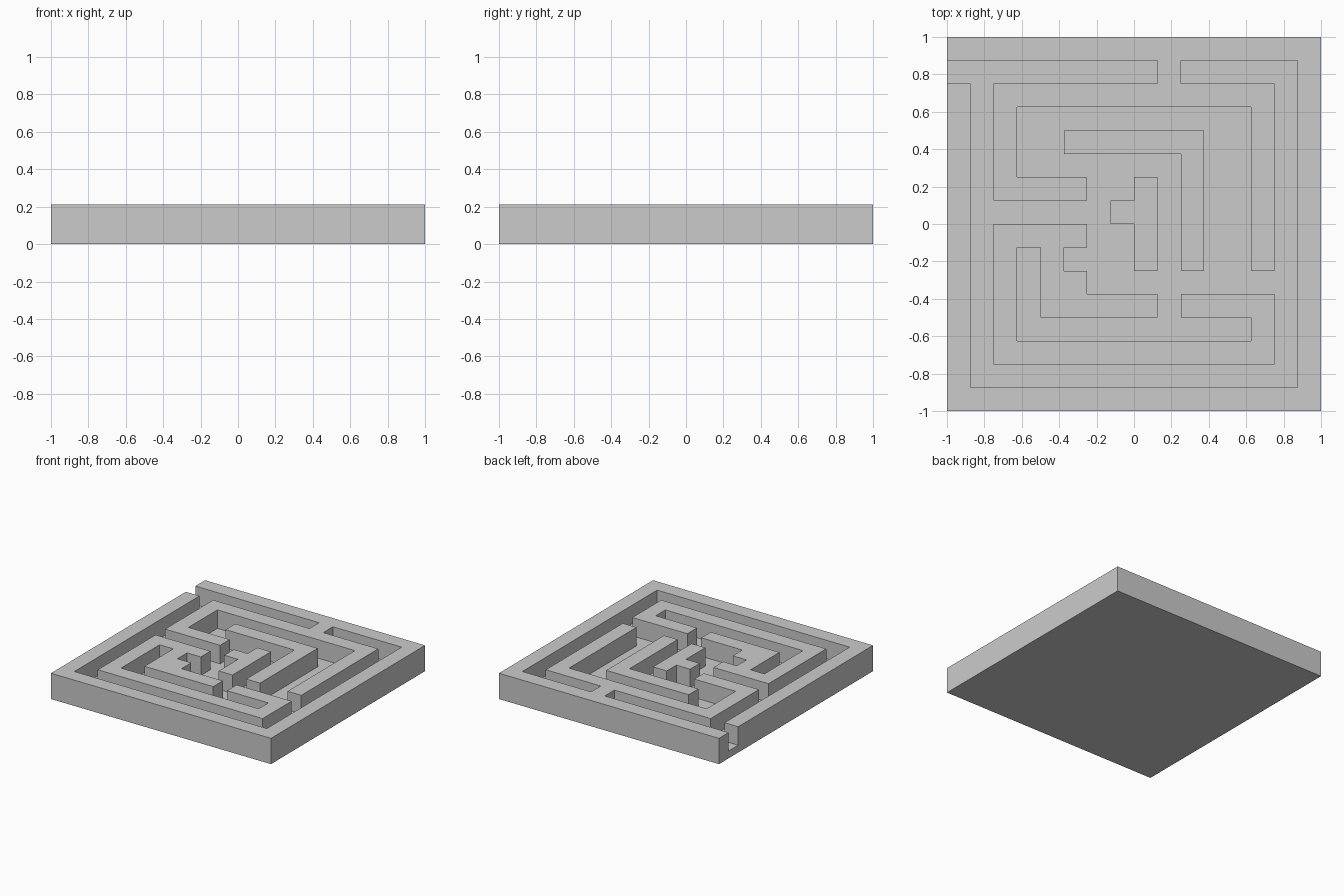
import bpy, bmesh, math
from mathutils import Vector

if "Cube" in bpy.data.objects:
    bpy.data.objects.remove(bpy.data.objects["Cube"])

# Floor plan: '#' is wall, '.' is corridor (top row is the back edge)
PLAN = [
    "################",
    ".........#.....#",
    "#.############.#",
    "#.#..........#.#",
    "#.#..######..#.#",
    "#.#.......#..#.#",
    "#.####..#.#..#.#",
    "#......##.#..#.#",
    "#.####..#.#..#.#",
    "#.#.#...#.#..#.#",
    "#.#.##.........#",
    "#.#.#####.####.#",
    "#.#..........#.#",
    "#.############.#",
    "#..............#",
    "################",
]
N = len(PLAN)
CELL = 2.0 / N
FLOOR, TOP = 0.06, 0.212


def raise_faces(bm, faces, height):
    """Extrude a face region upwards and return nothing."""
    res = bmesh.ops.extrude_face_region(bm, geom=faces)
    verts = [g for g in res["geom"] if isinstance(g, bmesh.types.BMVert)]
    bmesh.ops.translate(bm, verts=verts, vec=Vector((0, 0, height)))


def is_wall(face):
    c = face.calc_center_median()
    return PLAN[int((1 - c.y) / CELL)][int((c.x + 1) / CELL)] == "#"


bm = bmesh.new()

# Base plate with a cell grid on its upper side
bmesh.ops.create_grid(bm, x_segments=N, y_segments=N, size=1.0)
raise_faces(bm, bm.faces[:], FLOOR)

# Walls raised from the wall cells of the plan
bm.normal_update()
walls = [f for f in bm.faces
         if abs(f.normal.z) > 0.9 and f.calc_center_median().z > FLOOR / 2 and is_wall(f)]
raise_faces(bm, walls, TOP - FLOOR)

# Close the underside if the extrusion left it open, then merge flat cells
rim = [e for e in bm.edges if e.is_boundary]
if rim:
    bmesh.ops.holes_fill(bm, edges=rim, sides=0)
bmesh.ops.recalc_face_normals(bm, faces=bm.faces[:])
bmesh.ops.dissolve_limit(bm, angle_limit=math.radians(1),
                         verts=bm.verts[:], edges=bm.edges[:])

mesh = bpy.data.meshes.new("maze_board")
bm.to_mesh(mesh)
bm.free()
maze = bpy.data.objects.new("maze_board", mesh)
bpy.context.collection.objects.link(maze)
